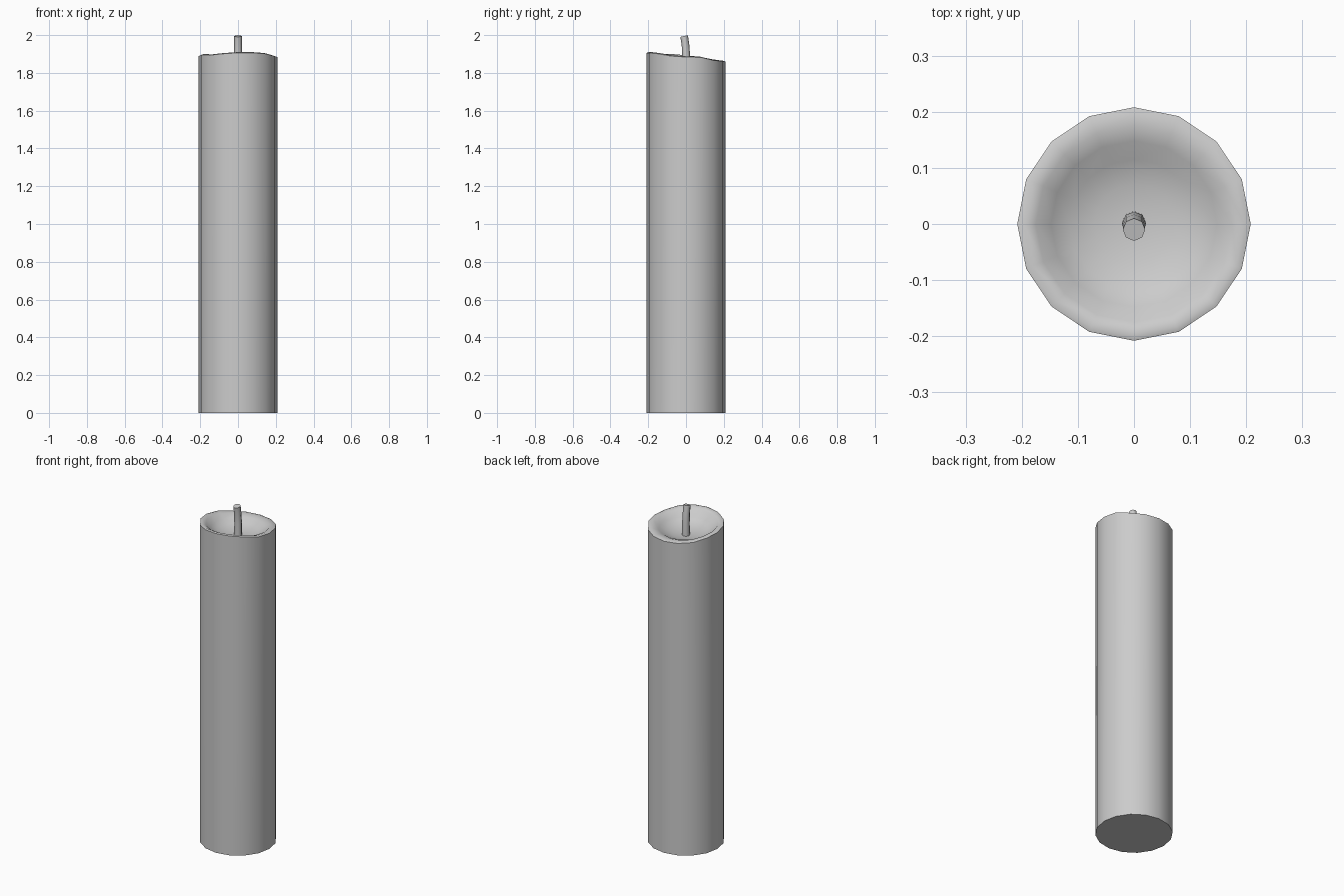
import bpy, bmesh, math

if "Cube" in bpy.data.objects:
    bpy.data.objects.remove(bpy.data.objects["Cube"])

def loft(name, rings, cap_start=True, cap_end=True):
    """Skin a list of vertex rings into a smooth closed object."""
    bm = bmesh.new()
    vr = [[bm.verts.new(p) for p in ring] for ring in rings]
    n = len(vr[0])
    for a, b in zip(vr, vr[1:]):
        for i in range(n):
            j = (i + 1) % n
            bm.faces.new((a[i], a[j], b[j], b[i]))
    if cap_start:
        bm.faces.new(vr[0][::-1])
    if cap_end:
        bm.faces.new(vr[-1])
    bmesh.ops.recalc_face_normals(bm, faces=bm.faces)
    for f in bm.faces:
        f.smooth = True
    me = bpy.data.meshes.new(name)
    bm.to_mesh(me)
    bm.free()
    ob = bpy.data.objects.new(name, me)
    bpy.context.collection.objects.link(ob)
    return ob

SIDES = 16
R = 0.208
# uneven melted rim heights, counter-clockwise from +x
RIM = [1.888, 1.886, 1.87, 1.866, 1.864, 1.866, 1.872, 1.885,
       1.893, 1.90, 1.898, 1.905, 1.91, 1.91, 1.905, 1.893]

def ring(r, zf):
    return [(r * math.cos(math.tau * i / SIDES),
             r * math.sin(math.tau * i / SIDES), zf(i)) for i in range(SIDES)]

# wax body: side wall, wavy rim, inner lip and melted bowl
loft("wax_body", [
    ring(R, lambda i: 0.0),
    ring(R, lambda i: RIM[i] - 0.004),
    ring(0.197, lambda i: RIM[i]),
    ring(0.175, lambda i: 0.7 * RIM[i] + 0.3 * 1.868),
    ring(0.148, lambda i: 1.858),
    ring(0.115, lambda i: 1.838),
    ring(0.07, lambda i: 1.825),
    ring(0.025, lambda i: 1.82),
])

# wick: thin stem leaning forward at the tip (y, z, radius)
path = [(0.001, 1.80, 0.022), (0.001, 1.89, 0.021),
        (-0.003, 1.95, 0.02), (-0.010, 1.995, 0.02)]
tilt = [0, 0, 0.08, 0.22]
loft("wick", [[(r * math.cos(math.tau * k / 8),
                y + r * math.sin(math.tau * k / 8),
                z - t * r * math.sin(math.tau * k / 8) * -1) for k in range(8)]
              for (y, z, r), t in zip(path, tilt)])

# keep the base edge and wick tip crisp
for ob in bpy.context.scene.objects:
    bpy.ops.object.select_all(action='DESELECT')
    ob.select_set(True)
    bpy.context.view_layer.objects.active = ob
    bpy.ops.object.shade_smooth_by_angle(angle=math.radians(60))
